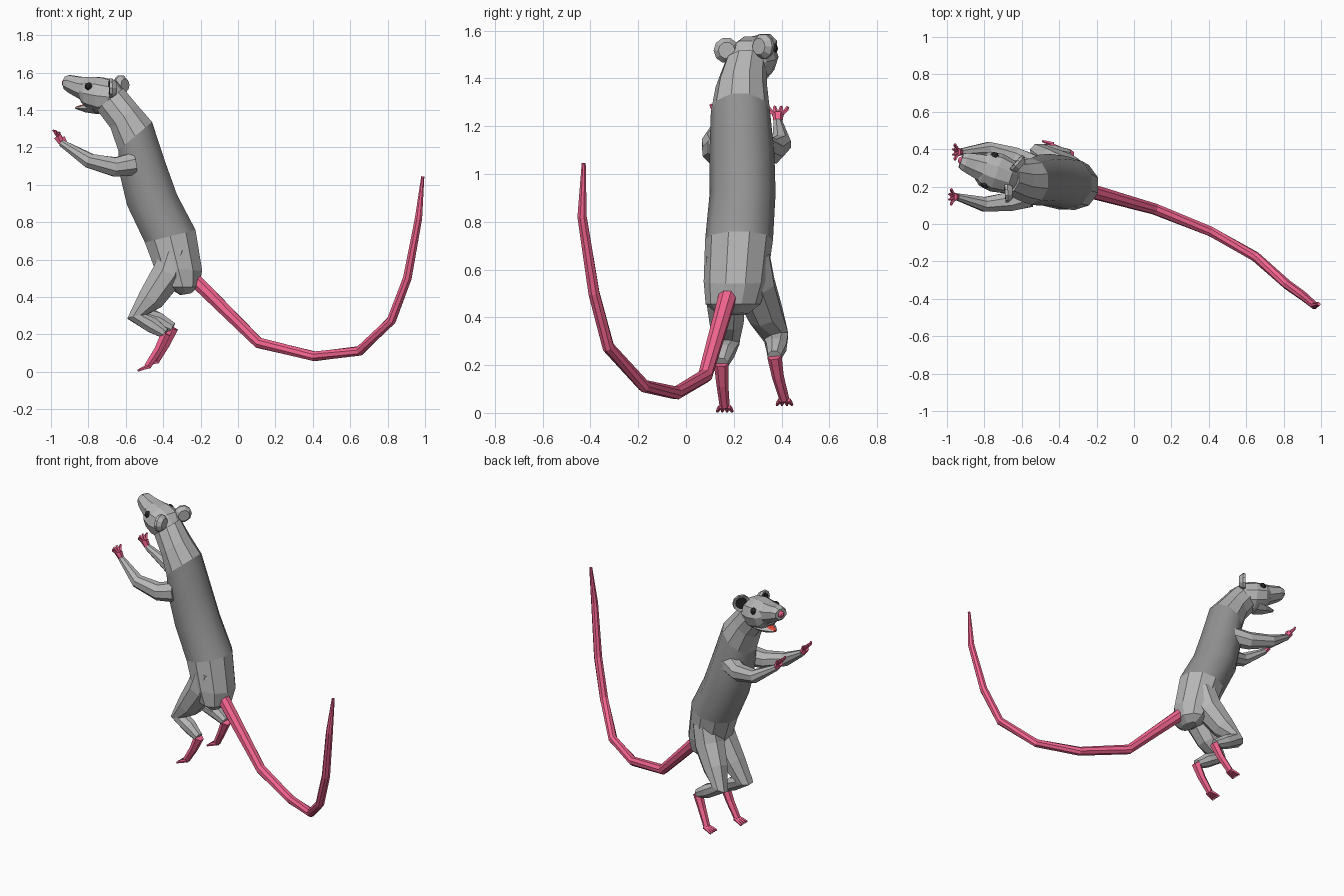
import bpy, bmesh
from math import sin, cos, pi
from mathutils import Vector as V


def material(name, rgb):
    m = bpy.data.materials.new(name)
    m.diffuse_color = (*rgb, 1)
    return m


PINK = material("pink_skin", (0.91, 0.13, 0.28))
FUR = material("grey_fur", (0.47, 0.47, 0.47))
DARK = material("dark_fur", (0.29, 0.29, 0.29))
BLACK = material("black", (0.02, 0.02, 0.02))
RED = material("red", (0.8, 0.08, 0.05))


def loft(name, rings, n=8, mat=FUR):
    """Skin a row of elliptical rings, each (centre, half axis, half axis), and cap the ends."""
    bm = bmesh.new()
    rows = [[bm.verts.new(c + u * cos(2 * pi * (i + 0.5) / n) + w * sin(2 * pi * (i + 0.5) / n))
             for i in range(n)] for c, u, w in rings]
    for a, b in zip(rows, rows[1:]):
        for i in range(n):
            j = (i + 1) % n
            bm.faces.new((a[i], a[j], b[j], b[i]))
    bm.faces.new(rows[0])
    bm.faces.new(rows[-1])
    bmesh.ops.recalc_face_normals(bm, faces=bm.faces)
    me = bpy.data.meshes.new(name)
    bm.to_mesh(me)
    bm.free()
    ob = bpy.data.objects.new(name, me)
    bpy.context.collection.objects.link(ob)
    me.materials.append(mat)
    return ob


def tube(name, pts, radii, n=8, mat=FUR):
    """Tapered tube through points."""
    pts = [V(p) for p in pts]
    rings = []
    for i, (p, r) in enumerate(zip(pts, radii)):
        t = V()
        if i > 0:
            t += (p - pts[i - 1]).normalized()
        if i < len(pts) - 1:
            t += (pts[i + 1] - p).normalized()
        t.normalize()
        u = t.cross(V((0, 1, 0))).normalized()
        rings.append((p, u * r, t.cross(u) * r))
    return loft(name, rings, n, mat)


def ball(name, centre, r, mat):
    bpy.ops.mesh.primitive_uv_sphere_add(segments=8, ring_count=6, radius=r, location=centre)
    ob = bpy.context.object
    ob.name = name
    ob.data.materials.append(mat)


# Body: belly x,z / back x,z / centre y / half width
body = [(-0.31, 0.41, -0.25, 0.42, 0.195, 0.065), (-0.385, 0.455, -0.205, 0.455, 0.197, 0.115),
        (-0.455, 0.56, -0.185, 0.54, 0.207, 0.133), (-0.505, 0.69, -0.22, 0.76, 0.222, 0.142),
        (-0.60, 0.89, -0.32, 0.95, 0.237, 0.138), (-0.635, 1.04, -0.385, 1.13, 0.234, 0.136),
        (-0.645, 1.18, -0.455, 1.34, 0.228, 0.124), (-0.685, 1.30, -0.535, 1.43, 0.232, 0.108),
        (-0.76, 1.40, -0.61, 1.52, 0.25, 0.09)]
rings = [(V(((a + c) / 2, y, (b + d) / 2)), V((c - a, 0, d - b)) / 2, V((0, h, 0)))
         for a, b, c, d, y, h in body]
loft("hips", rings[:4], 10)
torso = loft("torso", rings[3:7], 10, DARK)
for p in torso.data.polygons:
    p.use_smooth = len(p.vertices) == 4
loft("neck", rings[6:], 10)

# Head frame, turned slightly to the side
FWD, SIDE = V((-0.945, 0.327, 0)), V((0.327, 0.945, 0))
UP = V((0, 0, 1))


def head(s, z, side=0):
    return V((-0.62, 0.235, z)) + FWD * s + SIDE * side


def head_loft(name, rows, n=10, mat=FUR):
    """Rows: low s,z / high s,z / half width."""
    rings = []
    for a, b, c, d, h in rows:
        lo, hi = head(a, b), head(c, d)
        rings.append(((lo + hi) / 2, (hi - lo) / 2, SIDE * h))
    loft(name, rings, n, mat)


head_loft("skull", [(0.02, 1.41, 0.0, 1.51, 0.06), (0.06, 1.38, 0.04, 1.56, 0.092),
                    (0.12, 1.375, 0.12, 1.58, 0.106), (0.19, 1.40, 0.185, 1.58, 0.096),
                    (0.225, 1.44, 0.215, 1.57, 0.07)])
head_loft("snout", [(0.18, 1.425, 0.17, 1.58, 0.082), (0.235, 1.455, 0.235, 1.582, 0.07),
                    (0.30, 1.49, 0.295, 1.59, 0.055), (0.325, 1.51, 0.32, 1.58, 0.042)], 8)
head_loft("lower_jaw", [(0.14, 1.375, 0.15, 1.44, 0.07), (0.20, 1.385, 0.20, 1.43, 0.052),
                        (0.26, 1.405, 0.255, 1.418, 0.018)], 6)
head_loft("tongue", [(0.18, 1.42, 0.18, 1.434, 0.03), (0.23, 1.415, 0.23, 1.428, 0.022),
                     (0.262, 1.405, 0.262, 1.417, 0.012)], 6, RED)
ball("nose", head(0.318, 1.545), 0.022, PINK)

# Eyes and cupped ears
for tag, k in (("near", -1), ("far", 1)):
    ball(tag + "_eye", head(0.16, 1.525, 0.08 * k), 0.022, BLACK)
    c = head(0.03, 1.525 + 0.008 * k, 0.08 * k)
    nrm = (FWD + SIDE * 0.4 * k).normalized()
    w = nrm.cross(UP)

    def disc(d, r):
        return c + nrm * d, UP * r, w * r
    loft(tag + "_ear", [disc(-0.025, 0.035), disc(0.0, 0.054), disc(0.015, 0.053), disc(0.008, 0.038)], 10)
    loft(tag + "_ear_inside", [disc(0.005, 0.036), disc(0.016, 0.036)], 10, BLACK)

# Arms and hands with four fingers
arms = {"near": [(-0.56, 0.15, 1.11), (-0.66, 0.12, 1.095), (-0.80, 0.105, 1.13), (-0.945, 0.145, 1.225)],
        "far": [(-0.54, 0.31, 1.11), (-0.64, 0.36, 1.095), (-0.78, 0.40, 1.125), (-0.925, 0.385, 1.215)]}
for tag, pts in arms.items():
    tube(tag + "_arm", pts, (0.065, 0.055, 0.042, 0.02))
    wrist = V(pts[-1])
    palm = wrist + V((-0.02, 0, 0.035))
    tube(tag + "_hand", [wrist, palm], (0.018, 0.024), 6, PINK)
    for i in range(4):
        f = i - 1.5
        tube(f"{tag}_finger_{i}", [palm + V((0, f * 0.012, 0)), palm + V((-0.012, f * 0.024, 0.02)),
             palm + V((-0.032 + 0.014 * abs(f), f * 0.028, 0.032))], (0.009, 0.009, 0.006), 5, PINK)

# Legs, feet and toes
legs = {"near": ([(-0.33, 0.165, 0.66), (-0.37, 0.165, 0.53), (-0.465, 0.17, 0.39), (-0.54, 0.172, 0.295),
                  (-0.46, 0.16, 0.25), (-0.39, 0.148, 0.205)],
                 [(-0.385, 0.147, 0.205), (-0.425, 0.152, 0.12), (-0.485, 0.162, 0.027)]),
        "far": ([(-0.33, 0.27, 0.66), (-0.37, 0.285, 0.53), (-0.45, 0.335, 0.41), (-0.505, 0.378, 0.315),
                 (-0.425, 0.378, 0.275), (-0.35, 0.37, 0.235)],
                [(-0.345, 0.37, 0.235), (-0.385, 0.385, 0.15), (-0.44, 0.412, 0.055)])}
for tag, (leg, foot) in legs.items():
    tube(tag + "_leg", leg, (0.085, 0.094, 0.077, 0.056, 0.045, 0.03))
    tube(tag + "_foot", foot, (0.03, 0.025, 0.021), 6, PINK)
    b = V(foot[-1])
    for i in range(4):
        f = i - 1.5
        tube(f"{tag}_toe_{i}", [b + V((0.01, f * 0.01, 0)), b + V((-0.02, f * 0.015, -0.008)),
             b + V((-0.05, f * 0.021, -0.021))], (0.011, 0.01, 0.006), 5, PINK)

# Tail
tube("tail", [(-0.24, 0.178, 0.50), (0.11, 0.08, 0.155), (0.41, -0.04, 0.083), (0.65, -0.175, 0.112),
              (0.82, -0.325, 0.275), (0.905, -0.385, 0.50), (0.965, -0.435, 0.82), (0.988, -0.428, 1.045)],
     (0.04, 0.031, 0.028, 0.027, 0.026, 0.025, 0.021, 0.009), 8, PINK)
